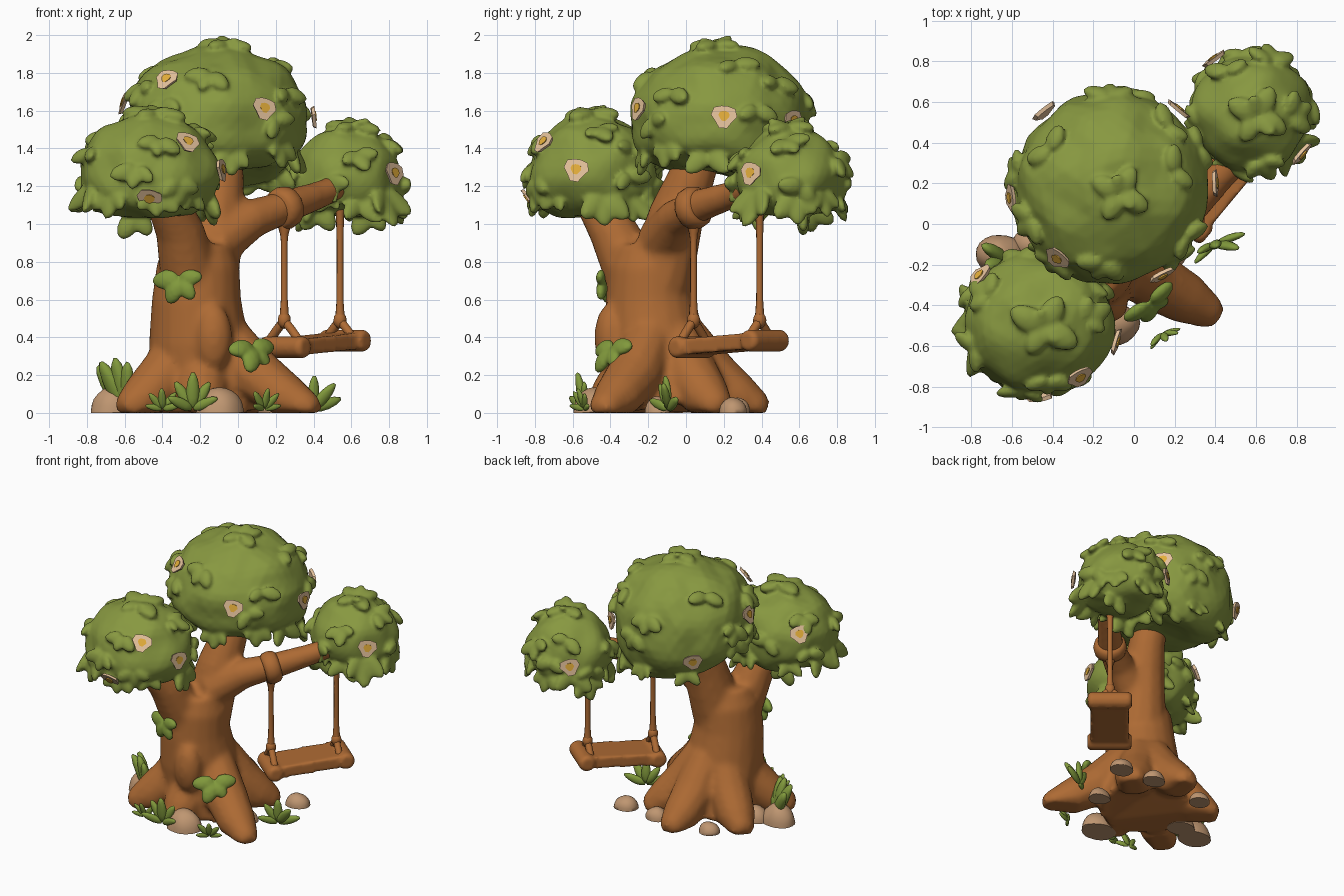
import bpy, bmesh, math, random
from mathutils import Vector, Matrix, noise

random.seed(4)
old = bpy.data.objects.get("Cube")
if old:
    bpy.data.objects.remove(old)


def material(name, rgb):
    m = bpy.data.materials.new(name)
    m.use_nodes = True
    m.diffuse_color = (*rgb, 1)
    bsdf = m.node_tree.nodes["Principled BSDF"]
    bsdf.inputs["Base Color"].default_value = (*rgb, 1)
    bsdf.inputs["Roughness"].default_value = 0.9
    return m


BARK = material("bark brown", (0.42, 0.145, 0.034))
LEAF = material("leaf green", (0.245, 0.315, 0.052))
PLANT = material("plant green", (0.22, 0.32, 0.045))
STONE = material("stone tan", (0.52, 0.305, 0.165))
PETAL = material("petal cream", (0.90, 0.62, 0.38))
CENTRE = material("flower yellow", (0.90, 0.49, 0.05))


def finish(bm, name, *mats, angle=60, voxel=0, soften=4):
    """Make an object; with a voxel size its parts are fused and softened."""
    bmesh.ops.recalc_face_normals(bm, faces=bm.faces)
    mesh = bpy.data.meshes.new(name)
    bm.to_mesh(mesh)
    bm.free()
    for m in mats:
        mesh.materials.append(m)
    ob = bpy.data.objects.new(name, mesh)
    bpy.context.collection.objects.link(ob)
    bpy.ops.object.select_all(action='DESELECT')
    ob.select_set(True)
    bpy.context.view_layer.objects.active = ob
    bpy.ops.object.shade_smooth_by_angle(angle=math.radians(angle))
    if voxel:
        fuse = ob.modifiers.new("fuse", 'REMESH')
        fuse.mode = 'VOXEL'
        fuse.voxel_size = voxel
        fuse.use_smooth_shade = True
        smooth = ob.modifiers.new("soften", 'SMOOTH')
        smooth.factor = 0.5
        smooth.iterations = soften


def frame(pos, along, normal):
    """Matrix with x along a direction and z close to a normal."""
    x = Vector(along).normalized()
    y = Vector(normal).cross(x).normalized()
    m = Matrix((x, y, x.cross(y))).transposed().to_4x4()
    m.translation = pos
    return m


def tangent(normal, hint):
    t = hint - normal * hint.dot(normal)
    return t.normalized() if t.length > 0.01 else normal.orthogonal().normalized()


def tube(bm, path, sides=12):
    """Closed tapered tube through (x, y, z, radius) points."""
    pts = [Vector(p[:3]) for p in path]
    rings = []
    for i, p in enumerate(pts):
        d = (pts[min(i + 1, len(pts) - 1)] - pts[max(i - 1, 0)]).normalized()
        a = tangent(d, Vector((0.3, 1, 0.2)))
        b = d.cross(a)
        rings.append([bm.verts.new(p + path[i][3] * (a * math.cos(t) + b * math.sin(t)))
                      for t in (math.tau * k / sides for k in range(sides))])
    for lo, hi in zip(rings, rings[1:]):
        for k in range(sides):
            n = (k + 1) % sides
            bm.faces.new((lo[k], lo[n], hi[n], hi[k]))
    bm.faces.new(rings[0][::-1])
    bm.faces.new(rings[-1])


def ball(bm, pos, radii, sub=3):
    m = Matrix.Translation(pos) @ Matrix.Diagonal((*radii, 1))
    return bmesh.ops.create_icosphere(bm, subdivisions=sub, radius=1, matrix=m)["verts"]


def leaf(bm, pos, along, normal, length, width, thick, droop=0.2):
    """Plump leaf lobe growing from pos and curling away from its normal."""
    m = frame(pos, along, normal)
    for v in bmesh.ops.create_icosphere(bm, subdivisions=2, radius=1)["verts"]:
        x, y, z = v.co
        u = (x + 1) / 2
        v.co = m @ Vector((u * length, y * width * (1.1 - 0.3 * u),
                           z * thick - droop * length * u * u))


def cluster(bm, pos, normal, heading, size, count, spread, droop=0.2):
    """Fan of leaf lobes around a heading on a surface."""
    side = normal.cross(heading)
    for i in range(count):
        a = spread * (i / max(count - 1, 1) - 0.5)
        d = heading * math.cos(a) + side * math.sin(a)
        s = size * random.uniform(0.85, 1.15)
        leaf(bm, pos, d, normal, s, s * 0.36, s * 0.21, droop)


# Trunk, branches, roots and knot, fused into one smooth body
bm = bmesh.new()
tube(bm, [(-.16, -.08, 0, .31), (-.19, -.13, .2, .285), (-.21, -.17, .4, .262),
          (-.22, -.19, .6, .237), (-.21, -.19, .78, .22), (-.2, -.19, .9, .17)], 20)
tube(bm, [(-.17, -.14, .7, .18), (-.12, -.05, 1.05, .15), (-.09, .03, 1.25, .125), (-.1, .1, 1.45, .11)])
tube(bm, [(-.25, -.26, .7, .165), (-.31, -.39, .97, .13), (-.38, -.48, 1.12, .11), (-.42, -.5, 1.25, .1)])
tube(bm, [(-.12, -.13, .9, .14), (.08, -.05, 1.03, .105), (.25, .05, 1.09, .09),
          (.42, .23, 1.15, .075), (.56, .36, 1.21, .065), (.67, .43, 1.28, .045)])
tube(bm, [(.54, .4, 1.17, .05), (.64, .48, 1.12, .045), (.74, .54, 1.07, .035)])
core = Vector((-.18, -.12, 0))
for x, y in [(.42, -.46), (.2, .2), (-.14, .43), (-.6, .17), (-.62, -.4), (-.2, -.5)]:
    tip = Vector((x, y, 0))
    tube(bm, [(*(core.lerp(tip, f)[:2]), z, r) for f, z, r in
              ((.2, .4, .13), (.45, .2, .15), (.72, .08, .13), (.93, .02, .085), (1, .01, .05))])
ball(bm, (-.13, -.4, .4), (.1, .085, .18))
for v in bm.verts:
    v.co.z = max(v.co.z, 0)
finish(bm, "trunk", BARK, voxel=0.02, soften=6)

# Swing seat: thick plank with a rounded bar at each end, far end a little higher
along = Vector((.64, .77, .07)).normalized()
across = Vector((.77, -.64, 0))
seat_mid = Vector((.405, .225, .365))
bm = bmesh.new()
m = frame(seat_mid, along, (0, 0, 1))
bmesh.ops.create_cube(bm, size=1, matrix=m @ Matrix.Diagonal((.54, .26, .085, 1)))
for sgn in (-1, 1):
    c = seat_mid + along * .25 * sgn
    tube(bm, [(*(c + across * f), r) for f, r in ((-.15, .045), (-.13, .06), (.13, .06), (.15, .045))])
finish(bm, "swing_seat", BARK, voxel=0.012, soften=4)

# Ropes with forked lower ends, knots and a thick wrap on the branch
bm = bmesh.new()
for foot, top, wrap, heading in [(Vector((.245, .04, 0)), 1.085, .112, Vector((.66, .72, .22))),
                                 (Vector((.54, .39, 0)), 1.195, .085, Vector((.65, .7, .3)))]:
    tube(bm, [(foot.x, foot.y, z, r) for z, r in
              ((.47, .032), (.52, .025), (.6, .019), (.9, .018), (top - .14, .023), (top - .05, .05))], 8)
    ball(bm, foot + Vector((0, 0, .49)), (.036, .036, .045), 2)
    for sgn in (-1, 1):
        tube(bm, [(*(foot + across * f * sgn + Vector((0, 0, z))), .024) for f, z in
                  ((0, .49), (.05, .44), (.105, .38))], 8)
    hub = foot + Vector((0, 0, top))
    tube(bm, [(*(hub + heading * f), wrap * k) for f, k in
              ((-.055, .8), (-.035, .97), (0, 1.03), (.035, .97), (.055, .8))], 14)
finish(bm, "swing_ropes", BARK)

# Leafy crowns: (name, centre, side radii, top, bottom, sag at the back, clusters, rim leaves)
crowns = [
    ("main_crown", (-.11, .18, 1.53), (.48, .47), .41, .26, 1.1, 15, 8),
    ("left_front_crown", (-.475, -.485, 1.25), (.37, .345), .325, .22, 0, 12, 9),
    ("right_back_crown", (.58, .55, 1.22), (.29, .29), .285, .18, 0, 10, 9),
]
blooms = {
    "main_crown": [(-.38, -.17, 1.77), (.16, -.29, 1.62), (.38, .2, 1.57), (.25, .6, 1.55),
                   (-.6, .13, 1.64), (-.45, .56, 1.46)],
    "left_front_crown": [(-.25, -.77, 1.45), (-.47, -.83, 1.15), (-.08, -.58, 1.29), (-.78, -.24, 1.4)],
    "right_back_crown": [(.82, .35, 1.27), (.38, .83, 1.25)],
}
hanging = {
    "main_crown": [(.1, .5, 1.28)],
    "left_front_crown": [(-.54, -.36, 1.06)],
    "right_back_crown": [(.7, .62, 1.08), (.42, .38, 1.1)],
}
for name, c, (rx, ry), up, down, sag, n_clusters, n_rim in crowns:
    c = Vector(c)

    def surface(d):
        """Point and normal on a rounded dome with a fuller underside."""
        d = Vector(d).normalized()
        h = max(math.hypot(d.x, d.y), 0.01)
        rz, k = (up, h ** -0.12) if d.z > 0 else (down * (1 + sag * max(d.y, 0)), h ** -0.4)
        p = c + Vector((d.x * rx * k, d.y * ry * k, d.z * rz))
        return p, Vector((d.x / rx, d.y / ry, d.z / rz)).normalized()

    # crown body with gentle lumps
    bm = bmesh.new()
    for v in bmesh.ops.create_icosphere(bm, subdivisions=4, radius=1)["verts"]:
        p, n = surface(v.co)
        v.co = p + n * 0.03 * noise.noise(p * 6)

    # star of leaves on top, scattered clusters, drooping rim
    p, n = surface((.06, -.05, 1))
    cluster(bm, p + n * .01, n, tangent(n, Vector((.3, -1, 0))), .17, 4, 4.7, .05)
    cluster(bm, p + n * .02, n, tangent(n, Vector((1, .5, 0))), .11, 2, 2.6, -.3)
    for i in range(n_clusters):
        h = 0.82 - 1.1 * (i + .5) / n_clusters
        a = i * 2.4 + random.uniform(-.3, .3)
        r = math.sqrt(1 - h * h)
        p, n = surface((r * math.cos(a), r * math.sin(a), h))
        t = tangent(n, Vector((random.uniform(-.6, .6), random.uniform(-.6, .6), -1)))
        if min((p - Vector(b)).length for b in blooms[name]) > .13:
            cluster(bm, p + n * .008, n, t, .13, random.choice((2, 3, 3)), 2.2, random.uniform(-.15, .05))
    for i in range(n_rim):
        a = math.tau * i / n_rim + random.uniform(-.2, .2)
        out = Vector((math.cos(a), math.sin(a), 0))
        p, n = surface((out.x, out.y, random.uniform(-.7, -.25)))
        cluster(bm, p - out * .02, out, Vector((0, 0, -1)), random.uniform(.11, .18),
                random.choice((2, 3)), 1.6, random.uniform(-.45, -.15))
    for spot in hanging[name]:
        cluster(bm, Vector(spot), Vector((0, -1, 0)), Vector((0, 0, -1)), .15, 2, 1.1, 0)
    finish(bm, name, LEAF, voxel=0.013, soften=3)

    # five-pointed flowers
    bm = bmesh.new()
    for spot in blooms[name]:
        q = Vector(spot) - c
        rz = up if q.z > 0 else down
        p, n = surface((q.x / rx, q.y / ry, q.z / rz))
        m = frame(p + n * .032, tangent(n, Vector((.2, .1, 1))), n)
        for size, dip, depth, lift, index in ((.07, .78, .018, 0, 0), (.03, .85, .008, .011, 1)):
            before = set(bm.faces)
            vs = bmesh.ops.create_cone(bm, cap_ends=True, segments=10, radius1=size * .85,
                                       radius2=size, depth=depth)["verts"]
            for v in vs:
                k = round(math.atan2(v.co.y, v.co.x) / (math.tau / 10))
                f = dip if k % 2 else 1
                v.co = m @ Vector((v.co.x * f, v.co.y * f, v.co.z + lift))
            for f in set(bm.faces) - before:
                f.material_index = index
    finish(bm, name + "_flowers", PETAL, CENTRE, angle=30)

# Leaf sprigs growing on the bark
bm = bmesh.new()
for pos, n, size in [((-.31, -.43, .71), (-.35, -.93, .1), .15), ((.08, -.39, .345), (.5, -.7, .5), .14)]:
    n = Vector(n).normalized()
    cluster(bm, Vector(pos), n, tangent(n, Vector((.1, 0, -1))), size, 4, 3.2, .1)
finish(bm, "bark_sprigs", PLANT, voxel=0.009, soften=3)

# Ground plants: flat upright fans of plump blades
bm = bmesh.new()
for x, y, size, count, reach, heading in [(-.61, -.2, .3, 5, 35, (.7, -.7, 0)), (-.4, -.53, .13, 5, 78, (1, -.1, 0)),
                                          (-.24, -.55, .19, 5, 65, (1, .1, 0)), (.14, -.54, .13, 5, 78, (.86, .5, 0)),
                                          (.4, -.1, .19, 5, 70, (.9, .42, 0))]:
    side = Vector(heading).normalized()
    face = side.cross(Vector((0, 0, 1)))
    for i in range(count):
        a = math.radians(reach * (2 * i / (count - 1) - 1))
        d = side * math.sin(a) + Vector((0, 0, math.cos(a))) + face * random.uniform(-.2, .3)
        s = size * (0.75 + 0.25 * math.cos(a)) * random.uniform(.9, 1.05)
        leaf(bm, Vector((x, y, .02)), d, face, s, s * .19, s * .12, -.1)
for v in bm.verts:
    v.co.z = max(v.co.z, 0)
finish(bm, "ground_plants", PLANT)

# Half-buried stones
bm = bmesh.new()
for x, y, r, h in [(-.66, -.15, .12, .14), (-.1, -.49, .125, .135), (.32, .25, .085, .085),
                   (.05, .27, .08, .08), (-.37, .25, .075, .07), (.18, -.15, .08, .09), (-.5, -.1, .1, .1)]:
    for v in ball(bm, (x, y, 0), (r, r * .85, h)):
        v.co += Vector((1, 1, .6)) * noise.noise(v.co * 9) * .01
        v.co.z = max(v.co.z, 0)
finish(bm, "stones", STONE)
